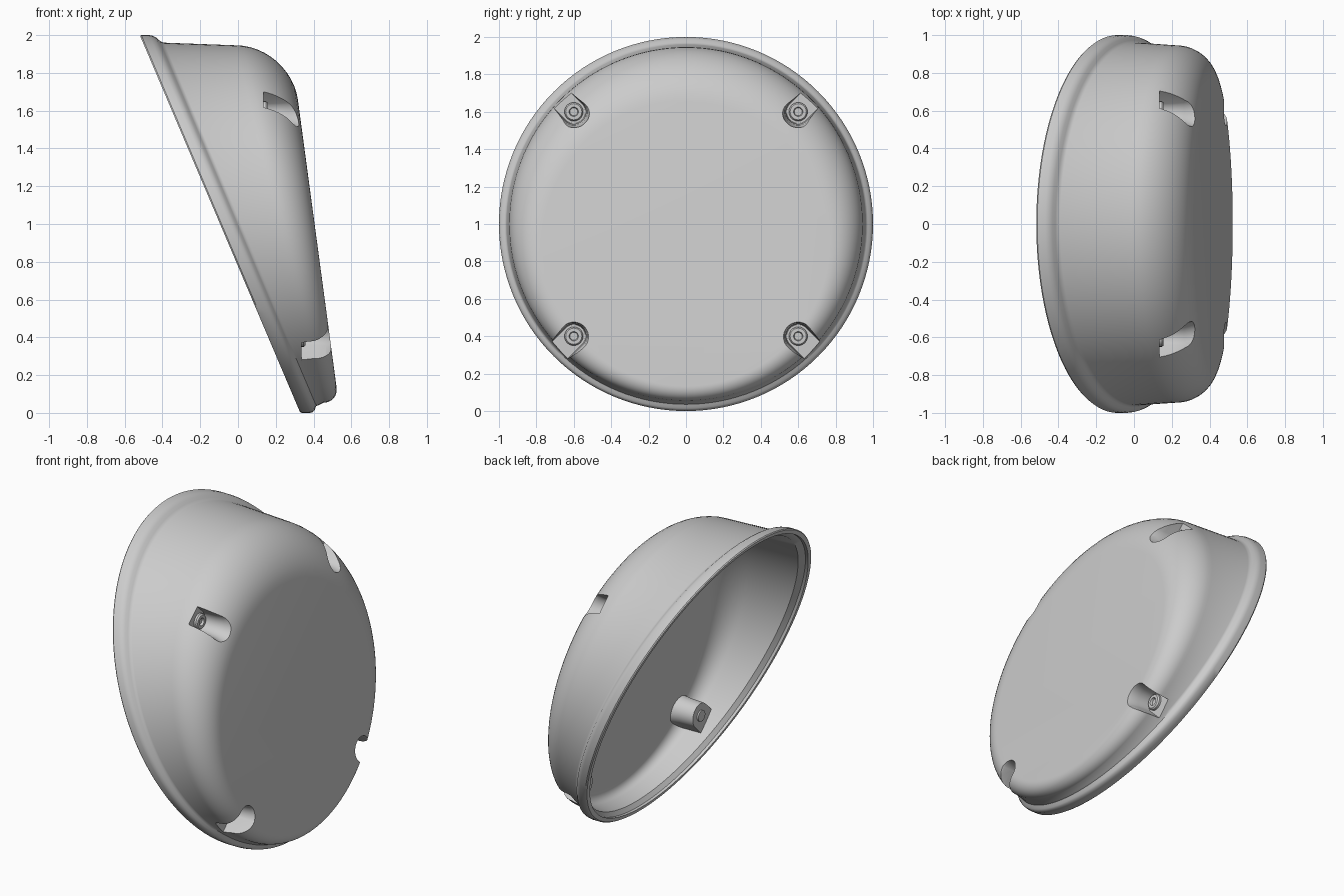
import bpy, bmesh, math

if "Cube" in bpy.data.objects:
    bpy.data.objects.remove(bpy.data.objects["Cube"])

SEG = 128
grey = bpy.data.materials.new("light_grey")
grey.diffuse_color = (0.6, 0.6, 0.6, 1)
grey.use_nodes = True
grey.node_tree.nodes["Principled BSDF"].inputs["Base Color"].default_value = grey.diffuse_color


def back_x(z):            # slanted open side
    return 0.33 - 0.425 * z


def front_x(z):           # gently sloped closed face
    return 0.54 - 0.1345 * z


def make_object(name, bm):
    bmesh.ops.recalc_face_normals(bm, faces=bm.faces)
    mesh = bpy.data.meshes.new(name)
    bm.to_mesh(mesh)
    bm.free()
    mesh.materials.append(grey)
    obj = bpy.data.objects.new(name, mesh)
    bpy.context.collection.objects.link(obj)
    return obj


def skin(name, loops):
    """Closed solid through a list of equal-length point loops."""
    bm = bmesh.new()
    rings = [[bm.verts.new(p) for p in loop] for loop in loops]
    n = len(rings[0])
    for a, b in zip(rings, rings[1:]):
        for i in range(n):
            j = (i + 1) % n
            bm.faces.new((a[i], a[j], b[j], b[i]))
    bm.faces.new(rings[0])
    bm.faces.new(rings[-1])
    return make_object(name, bm)


def cup(name, rim, radius, inset):
    """Round body: rim rings follow the back plane, then a fillet that grows with height."""
    angles = [2 * math.pi * i / SEG for i in range(SEG)]
    loops = []
    for r, off in rim:
        loops.append([(back_x(1 + r * math.sin(a)) + off, r * math.cos(a), 1 + r * math.sin(a))
                      for a in angles])
    steps = 12
    for k in range(steps + 1):
        f = math.pi / 2 * k / steps
        loop = []
        for a in angles:
            fillet = 0.08 + 0.21 * (1 + math.sin(a)) / 2 - inset
            r = radius - fillet * (1 - math.cos(f))
            z = 1 + r * math.sin(a)
            loop.append((front_x(z) - inset - fillet * (1 - math.sin(f)), r * math.cos(a), z))
        loops.append(loop)
    return skin(name, loops)


# Slot half-width at each height above its floor, flaring at the mouth
FLARE = [(0, 0.062), (0.08, 0.066), (0.13, 0.072), (0.17, 0.085), (0.6, 0.085)]


def slot(name, y, z, floor, grow, drop):
    """U-shaped plug, round toward the centre and open outward."""
    d = math.atan2(z - 1, y)
    loops = []
    for h, w in FLARE:
        w += grow
        x = floor + h - (drop if h == 0 else 0)
        outline = [(0.22, -w), (0.22, w)]
        outline += [(w * math.cos(t), w * math.sin(t))
                    for t in (math.pi / 2 + math.pi * i / 20 for i in range(21))][1:-1]
        loops.append([(x, y + u * math.cos(d) - v * math.sin(d),
                       z + u * math.sin(d) + v * math.cos(d)) for u, v in outline])
    return skin(name, loops)


def cut(target, cutter):
    mod = target.modifiers.new("cut", 'BOOLEAN')
    mod.operation = 'DIFFERENCE'
    mod.solver = 'EXACT'
    mod.object = cutter
    dg = bpy.context.evaluated_depsgraph_get()
    mesh = bpy.data.meshes.new_from_object(target.evaluated_get(dg))
    target.modifiers.clear()
    target.data = mesh
    bpy.data.objects.remove(cutter)


def smooth(obj):
    bpy.ops.object.select_all(action='DESELECT')
    obj.select_set(True)
    bpy.context.view_layer.objects.active = obj
    bpy.ops.object.shade_smooth_by_angle(angle=math.radians(35))


# Outer body with rounded flange, and the cavity that hollows it
shell = cup("shell", [(0.994, 0), (1.0, 0.008), (1.0, 0.05), (0.996, 0.068), (0.986, 0.082),
                      (0.972, 0.092), (0.964, 0.1), (0.96, 0.112)], 0.946, 0)
cavity = cup("cavity", [(0.968, -0.06), (0.968, 0.02), (0.94, 0.05)], 0.928, 0.018)

# Screw positions: y, z, pocket floor x
mounts = [(s * 0.6, z, x) for s in (-1, 1) for z, x in ((1.6, 0.135), (0.4, 0.335))]

# Bosses stay solid inside the cavity, pockets are cut from outside
for y, z, x in mounts:
    cut(cavity, slot("boss", y, z, x, 0.018, 0.02))
cut(shell, cavity)
for y, z, x in mounts:
    cut(shell, slot("pocket", y, z, x, 0, 0))
smooth(shell)

# Screws with a recessed head and a shank ending under the boss
profile = [(0.036, -0.03), (0.036, 0), (0.05, 0), (0.05, 0.013), (0.043, 0.022),
           (0.025, 0.022), (0.021, 0.008)]
for y, z, x in mounts:
    loops = [[(x + h, y + r * math.cos(2 * math.pi * i / 24), z + r * math.sin(2 * math.pi * i / 24))
              for i in range(24)] for r, h in profile]
    smooth(skin("screw", loops))
